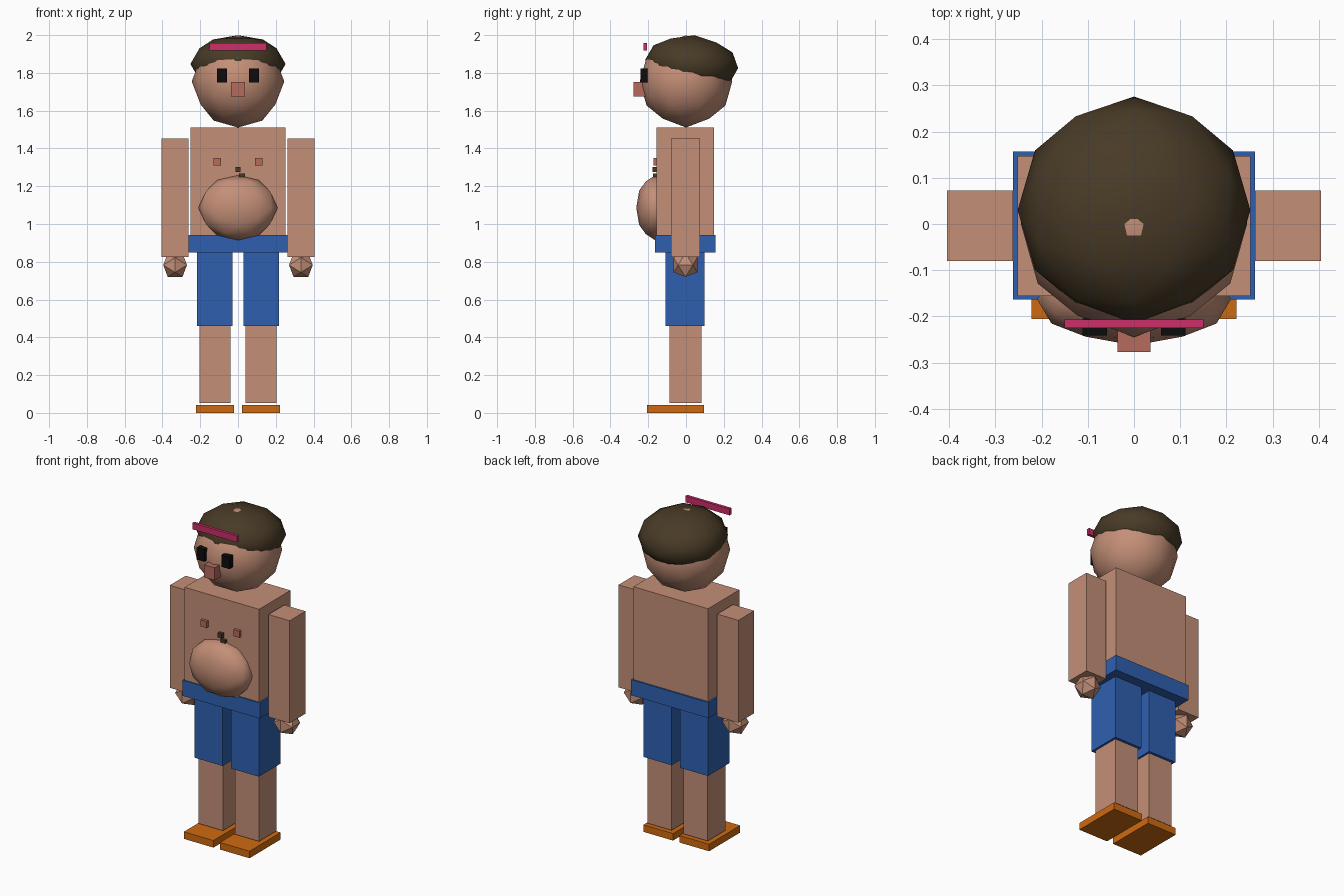
import bpy, bmesh, math
from mathutils import Matrix, Vector

cube = bpy.data.objects.get("Cube")
if cube:
    bpy.data.objects.remove(cube, do_unlink=True)


def material(name, hex_code):
    """Flat material from an sRGB hex colour."""
    def linear(c):
        return c / 12.92 if c <= 0.04045 else ((c + 0.055) / 1.055) ** 2.4
    rgb = [linear(int(hex_code[i:i + 2], 16) / 255) for i in (0, 2, 4)]
    mat = bpy.data.materials.new(name)
    mat.use_nodes = True
    mat.diffuse_color = (*rgb, 1)
    shader = next(n for n in mat.node_tree.nodes if n.type == "BSDF_PRINCIPLED")
    shader.inputs["Base Color"].default_value = (*rgb, 1)
    return mat


skin = material("skin", "C48F77")
rose = material("rose_skin", "B56B5C")
brown = material("dark_brown", "483A26")
black = material("black", "0C0C0C")
pink = material("pink", "CC2E68")
blue = material("blue_cloth", "2F60B0")
orange = material("orange", "CF6A10")


def finish(name, bm, mat, smooth=False):
    mesh = bpy.data.meshes.new(name)
    bmesh.ops.recalc_face_normals(bm, faces=bm.faces)
    for face in bm.faces:
        face.smooth = smooth
    bm.to_mesh(mesh)
    bm.free()
    mesh.materials.append(mat)
    obj = bpy.data.objects.new(name, mesh)
    bpy.context.collection.objects.link(obj)


def box(name, mat, x, y, z):
    """Box from its (min, max) range on each axis."""
    bm = bmesh.new()
    bmesh.ops.create_cube(bm, size=1)
    low, high = (Vector(v) for v in zip(x, y, z))
    bmesh.ops.scale(bm, vec=high - low, verts=bm.verts)
    bmesh.ops.translate(bm, vec=(low + high) / 2, verts=bm.verts)
    finish(name, bm, mat)


def ball(name, mat, centre, radii, detail=2, tilt=0, smooth=True):
    """Icosphere standing on an edge, stretched, tilted and placed."""
    bm = bmesh.new()
    bmesh.ops.create_icosphere(bm, subdivisions=detail, radius=1)
    edge_up = Matrix.Rotation(-math.atan(2) / 2, 4, "Y")
    place = Matrix.Translation(centre) @ Matrix.Rotation(tilt, 4, "X")
    bm.transform(place @ Matrix.Diagonal((*radii, 1)) @ edge_up)
    finish(name, bm, mat, smooth)


# Head and hair
ball("head", skin, (0, 0, 1.755), (0.245, 0.245, 0.244))
ball("hair", brown, (0, 0.03, 1.847), (0.252, 0.247, 0.153), tilt=-0.09)
box("headband", pink, (-0.15, 0.15), (-0.225, -0.207), (1.918, 1.957))
box("nose", rose, (-0.036, 0.036), (-0.277, -0.2), (1.675, 1.752))

# Torso, belly and waistband
box("torso", skin, (-0.252, 0.252), (-0.156, 0.147), (0.9, 1.51))
ball("belly", skin, (0, -0.163, 1.086), (0.21, 0.1, 0.172))
box("waistband", blue, (-0.262, 0.262), (-0.164, 0.157), (0.848, 0.943))
box("chest_hair_upper", brown, (-0.014, 0.014), (-0.177, -0.15), (1.275, 1.303))
box("chest_hair_lower", brown, (0.004, 0.036), (-0.175, -0.15), (1.25, 1.268))

# Paired parts: inner and outer distance from the middle, depth, height
pairs = [
    ("eye", black, (0.058, 0.111), (-0.241, -0.205), (1.75, 1.823)),
    ("nipple", rose, (0.091, 0.131), (-0.173, -0.15), (1.31, 1.35)),
    ("arm", skin, (0.262, 0.405), (-0.08, 0.073), (0.826, 1.452)),
    ("shorts_leg", blue, (0.028, 0.217), (-0.109, 0.098), (0.46, 0.85)),
    ("leg", skin, (0.04, 0.204), (-0.088, 0.082), (0.053, 0.47)),
    ("sandal", orange, (0.022, 0.222), (-0.206, 0.094), (0, 0.043)),
]
for side, sign in (("left", 1), ("right", -1)):
    for part, mat, x, y, z in pairs:
        box(f"{side}_{part}", mat, sorted(sign * v for v in x), y, z)
    ball(f"{side}_hand", skin, (sign * 0.333, -0.003, 0.783), (0.074,) * 3,
         detail=1, smooth=False)
